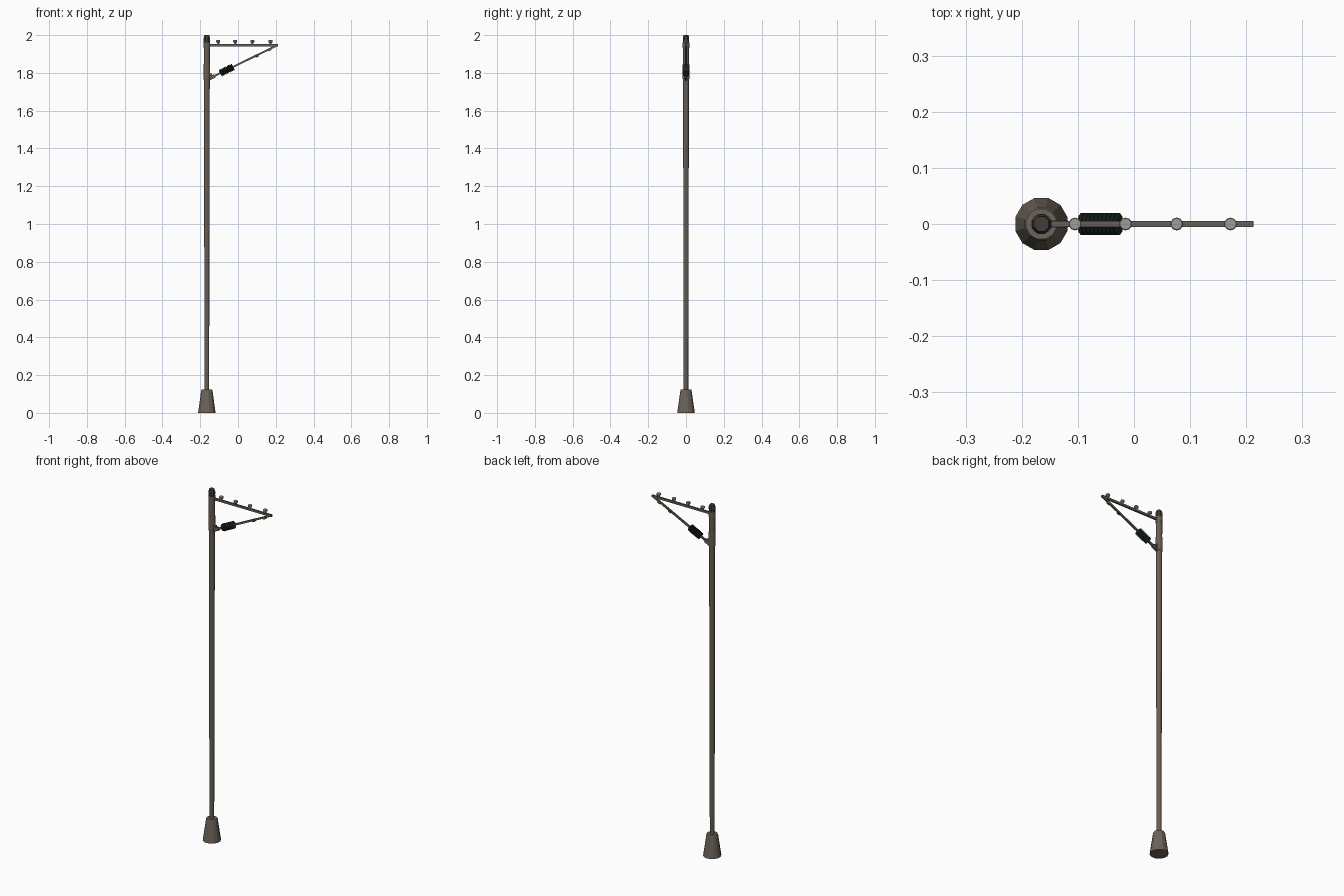
import bpy, bmesh, math
from mathutils import Vector

if "Cube" in bpy.data.objects:
    bpy.data.objects.remove(bpy.data.objects["Cube"])


def mat(name, r, g, b):
    m = bpy.data.materials.new(name)
    m.diffuse_color = (r, g, b, 1)
    m.use_nodes = True
    m.node_tree.nodes["Principled BSDF"].inputs["Base Color"].default_value = m.diffuse_color
    return m


STEEL = mat("weathered brown steel", 0.14, 0.115, 0.09)
BASE = mat("brown concrete", 0.15, 0.125, 0.1)
DARK = mat("dark metal", 0.05, 0.047, 0.042)
RUBBER = mat("black green insulator", 0.012, 0.022, 0.018)
CERAMIC = mat("pale grey ceramic", 0.36, 0.33, 0.31)
PX = -0.165      # pole position
AZ = 1.947       # arm height


def lathe(name, profile, sides, material, loc, axis=(0, 0, 1), smooth=False):
    """Revolve (radius, height) points around an axis, with closed ends."""
    bm = bmesh.new()
    rings = [[bm.verts.new((r * math.cos(2 * math.pi * (i + .5) / sides),
                            r * math.sin(2 * math.pi * (i + .5) / sides), h))
              for i in range(sides)] for r, h in profile]
    for a, b in zip(rings, rings[1:]):
        for i in range(sides):
            j = (i + 1) % sides
            bm.faces.new((a[i], a[j], b[j], b[i]))
    bm.faces.new(rings[0][::-1])
    bm.faces.new(rings[-1])
    me = bpy.data.meshes.new(name)
    bm.to_mesh(me)
    bm.free()
    me.materials.append(material)
    ob = bpy.data.objects.new(name, me)
    bpy.context.collection.objects.link(ob)
    ob.location = loc
    ob.rotation_mode = 'QUATERNION'
    ob.rotation_quaternion = Vector(axis).to_track_quat('Z', 'Y')
    return ob


def box(name, centre, size, material, tilt=0.0):
    bpy.ops.mesh.primitive_cube_add(size=1, location=centre, rotation=(0, -tilt, 0))
    ob = bpy.context.object
    ob.name = name
    ob.scale = size
    ob.data.materials.append(material)
    return ob


# Footing, pole and collars
lathe("footing", [(.048, 0), (.031, .118), (.028, .125)], 12, BASE, (PX, 0, 0))
lathe("pole", [(.0125, .12), (.0165, 1.95)], 12, STEEL, (PX, 0, 0))
lathe("strut_collar", [(.0175, 1.765), (.0185, 1.77), (.0185, 1.842), (.0175, 1.847)],
      12, STEEL, (PX, 0, 0))
lathe("arm_collar", [(.0185, 1.932), (.0185, 1.962)], 12, STEEL, (PX, 0, 0))
lathe("pole_cap", [(.0175, 1.95), (.0185, 1.985), (.014, 2.0)], 8, DARK, (PX, 0, 0))

# Horizontal arm
box("arm", ((PX + .213) / 2, 0, AZ), (.213 - PX, .010, .012), STEEL)

# Diagonal strut from the pole bracket to the arm tip
start, end = Vector((-.158, 0, 1.767)), Vector((.205, 0, 1.945))
d = (end - start).normalized()
tilt = math.atan2(d.z, d.x)
box("strut", (start + end) / 2, ((end - start).length, .009, .010), STEEL, tilt)
box("strut_bracket", start + d * .022, (.036, .012, .02), STEEL, tilt)
box("bracket_plate", (-.144, 0, 1.782), (.012, .014, .03), STEEL)

# Ribbed insulator on the strut
ribs, length = 10, .07
profile = []
for i in range(ribs):
    h = length * (i / (ribs - 1) - .5)
    profile += [(.015, h - .0032), (.0205, h - .001), (.0205, h + .001)]
profile.append((.015, length / 2 + .0032))
at_x = lambda x: start + d * ((x - start.x) / d.x)
lathe("ribbed_insulator", profile, 12, RUBBER, at_x(-.06), d)

# Small clamps hanging on the strut
for i, x in enumerate((.1, .168)):
    box(f"strut_clamp_{i + 1}", at_x(x) - Vector((0, 0, .004)),
        (.018, .011, .012), DARK if i == 0 else STEEL, tilt)

# Pin insulators along the arm
for i, x in enumerate((-.105, -.015, .076, .172)):
    lathe(f"insulator_pin_{i + 1}", [(.005, 0), (.005, .012)], 8, DARK, (x, 0, AZ + .004))
    lathe(f"pin_insulator_{i + 1}",
          [(.006, .008), (.0075, .013), (.0115, .016), (.0115, .024), (.010, .026)],
          10, CERAMIC, (x, 0, AZ))
